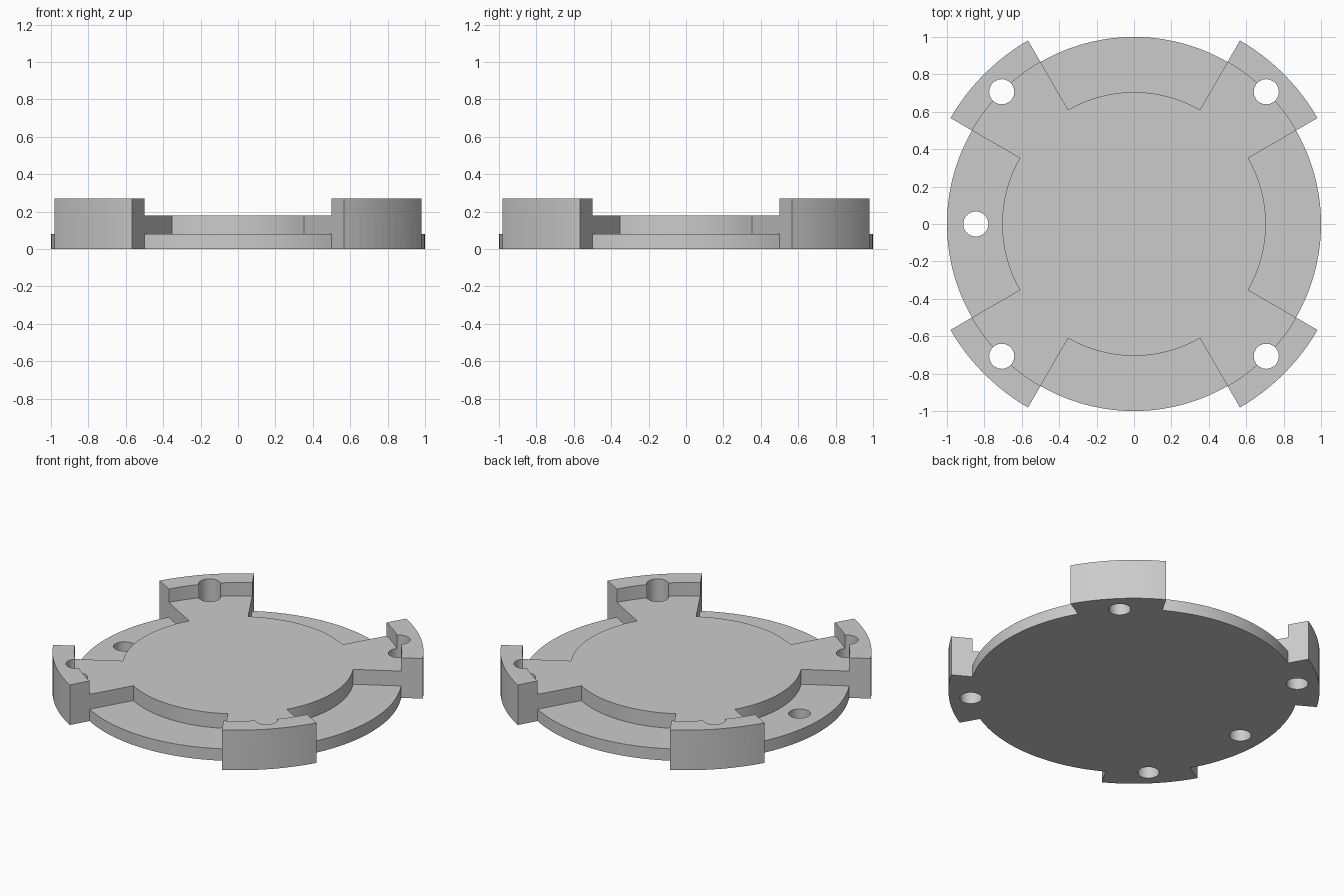
import bpy
import bmesh
from math import cos, sin, radians

STEP = 2.5                          # degrees per facet on every arc
R_HUB, R_DISC, R_TAB = 0.705, 1.0, 1.133
Z_DISC, Z_HUB, Z_LIP = 0.08, 0.18, 0.27
R_HOLE = 0.067

cube = bpy.data.objects.get("Cube")
if cube:
    bpy.data.objects.remove(cube)

grey = bpy.data.materials.new("plain grey")
grey.use_nodes = True
grey.diffuse_color = (0.6, 0.6, 0.6, 1)
grey.node_tree.nodes["Principled BSDF"].inputs["Base Color"].default_value = (0.6, 0.6, 0.6, 1)


def arc(radius, start, end, centre=(0, 0), ends=True):
    count = round((end - start) / STEP)
    angles = [radians(start + STEP * i) for i in range(count + ends)]
    return [(centre[0] + radius * cos(a), centre[1] + radius * sin(a)) for a in angles]


def prism(name, outline, z0, z1):
    """Extrude a counter-clockwise outline from z0 to z1."""
    bm = bmesh.new()
    base = bm.faces.new([bm.verts.new((x, y, z0)) for x, y in outline])
    top = bmesh.ops.extrude_face_region(bm, geom=[base], use_keep_orig=True)["geom"]
    bmesh.ops.translate(bm, vec=(0, 0, z1 - z0),
                        verts=[g for g in top if isinstance(g, bmesh.types.BMVert)])
    bmesh.ops.recalc_face_normals(bm, faces=bm.faces)
    mesh = bpy.data.meshes.new(name)
    bm.to_mesh(mesh)
    bm.free()
    mesh.materials.append(grey)
    obj = bpy.data.objects.new(name, mesh)
    bpy.context.collection.objects.link(obj)
    return obj


def combine(target, tool, operation):
    """Apply a boolean and discard the tool."""
    tool.hide_render = True
    mod = target.modifiers.new(operation.title(), 'BOOLEAN')
    mod.object, mod.operation, mod.solver = tool, operation, 'EXACT'
    bpy.ops.object.select_all(action='DESELECT')
    target.select_set(True)
    bpy.context.view_layer.objects.active = target
    bpy.ops.object.modifier_apply(modifier=mod.name)
    bpy.data.objects.remove(tool)


# Round base disc
body = prism("mounting_plate", arc(R_DISC, 0, 360, ends=False), 0, Z_DISC)

# Raised hub with four wide spokes
outline = []
for turn in range(0, 360, 90):
    outline += arc(R_TAB, turn + 30, turn + 60)
    outline += arc(R_HUB, turn + 60, turn + 120)
combine(body, prism("raised_hub", outline, 0, Z_HUB), 'UNION')

# Upright lip at the end of each spoke
for turn in range(0, 360, 90):
    outline = arc(R_TAB, turn + 30, turn + 60) + arc(R_DISC, turn + 30, turn + 60)[::-1]
    combine(body, prism("corner_lip", outline, 0, Z_LIP), 'UNION')

# Through holes: one per spoke, plus one in the rim on the right side
centres = [(R_DISC * cos(radians(a)), R_DISC * sin(radians(a))) for a in range(45, 360, 90)]
centres.append((-0.846, 0))
for centre in centres:
    circle = arc(R_HOLE, 0, 360, centre, ends=False)[::3]
    combine(body, prism("hole_cutter", circle, -0.1, Z_LIP + 0.1), 'DIFFERENCE')

bpy.ops.object.shade_smooth_by_angle(angle=radians(30))
